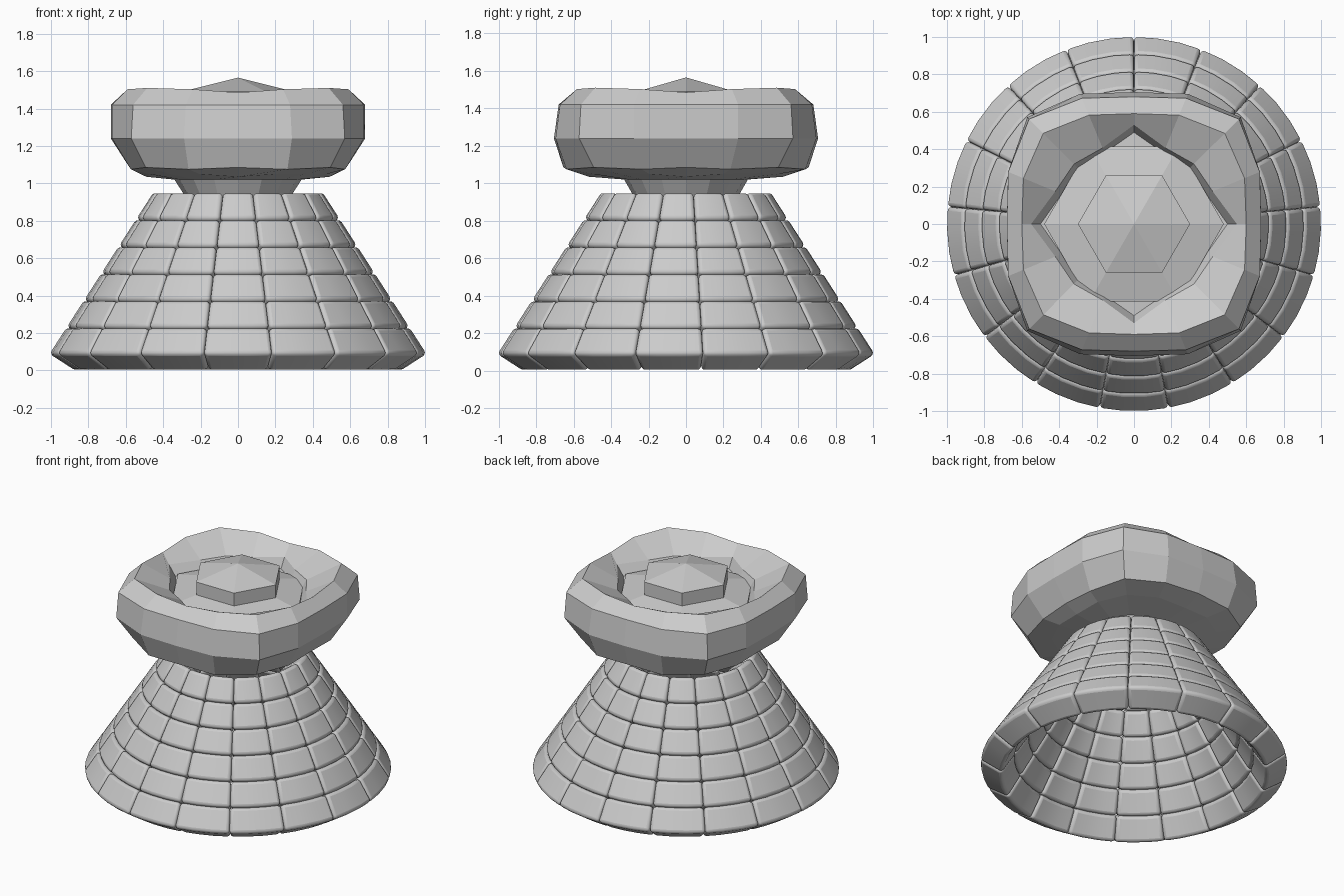
import bpy, bmesh
from math import cos, sin, pi

if "Cube" in bpy.data.objects:
    bpy.data.objects.remove(bpy.data.objects["Cube"])


def make_object(name, bm):
    bmesh.ops.recalc_face_normals(bm, faces=bm.faces[:])
    mesh = bpy.data.meshes.new(name)
    bm.to_mesh(mesh)
    bm.free()
    ob = bpy.data.objects.new(name, mesh)
    bpy.context.collection.objects.link(ob)
    return ob


def loft(name, rings, bottom_cap=True, apex=None):
    """Skin a stack of equal-length point rings, optionally ending in a peak."""
    bm = bmesh.new()
    loops = [[bm.verts.new(p) for p in ring] for ring in rings]
    n = len(loops[0])
    for lo, hi in zip(loops, loops[1:]):
        for i in range(n):
            j = (i + 1) % n
            bm.faces.new((lo[i], lo[j], hi[j], hi[i]))
    if bottom_cap:
        bm.faces.new(loops[0])
    if apex:
        tip = bm.verts.new(apex)
        for i in range(n):
            bm.faces.new((loops[-1][i], loops[-1][(i + 1) % n], tip))
    return make_object(name, bm)


# Stone base: rows of tilted blocks around a hollow cone
BLOCKS, ROWS, STEPS = 17, 6, 3
R0, Z0, R1, Z1 = 1.008, 0.088, 0.45, 0.955
SLOPE = ((R1 - R0) ** 2 + (Z1 - Z0) ** 2) ** 0.5
THICK = 0.17
IN = (-(Z1 - Z0) / SLOPE * THICK, (R1 - R0) / SLOPE * THICK)


def block_row(row):
    bm = bmesh.new()
    pts = []
    for t in (row / ROWS, (row + 1) / ROWS):
        pts.append((R0 + (R1 - R0) * t, Z0 + (Z1 - Z0) * t))
    (a, b) = pts
    profile = [a, b, (b[0] + IN[0], b[1] + IN[1]), (a[0] + IN[0], a[1] + IN[1])]
    for k in range(BLOCKS):
        start = pi / 2 + 2 * pi * k / BLOCKS
        secs = []
        for s in range(STEPS + 1):
            ang = start + 2 * pi / BLOCKS * s / STEPS
            secs.append([bm.verts.new((r * cos(ang), r * sin(ang), z)) for r, z in profile])
        for p, q in zip(secs, secs[1:]):
            for i in range(4):
                j = (i + 1) % 4
                bm.faces.new((p[i], p[j], q[j], q[i]))
        bm.faces.new(secs[0])
        bm.faces.new(secs[-1])
    ob = make_object(f"base_block_row_{row + 1}", bm)
    bev = ob.modifiers.new("rounded_edges", "BEVEL")
    bev.width = 0.022
    bev.segments = 3
    bev.limit_method = 'ANGLE'
    bev.angle_limit = 0.6
    for o in bpy.context.selected_objects:
        o.select_set(False)
    ob.select_set(True)
    bpy.context.view_layer.objects.active = ob
    bpy.ops.object.shade_smooth_by_angle(angle=0.6)


for row in range(ROWS):
    block_row(row)


# Bowl: flat-faced rounded square on a short flared neck
SIDES = 16


def ring(a, b, z, power=2.0, corner=0.0, notch=0.0, wave=0.0):
    pts = []
    for i in range(SIDES):
        t = 2 * pi * i / SIDES
        r = (abs(cos(t) / a) ** power + abs(sin(t) / b) ** power) ** (-1 / power)
        if i % 4 == 0:
            r += notch
        dz = corner * abs(sin(2 * t)) + (wave if i % 2 else 0)
        pts.append((r * cos(t), r * sin(t), z + dz))
    return pts


loft("bowl", [
    ring(0.25, 0.25, 0.88),
    ring(0.34, 0.33, 1.02),
    ring(0.49, 0.52, 1.035, 2.5, corner=0.02),
    ring(0.58, 0.655, 1.085, 3.2, wave=-0.01),
    ring(0.68, 0.705, 1.24, 3.6),
    ring(0.68, 0.68, 1.42, 3.6),
    ring(0.60, 0.59, 1.485, 3.4, corner=0.025),
    ring(0.45, 0.43, 1.41, 2.2, notch=0.10),
    ring(0.42, 0.41, 1.34, 2.0, notch=0.08),
], apex=(0, 0, 1.36))


# Stone filling: wide low mound with a six-sided raised centre
def hexagon(r, z):
    return [(r * cos(pi * i / 3), r * sin(pi * i / 3), z) for i in range(6)]


loft("bowl_mound", [hexagon(0.48, 1.33), hexagon(0.48, 1.36)], apex=(0, 0, 1.46))
loft("centre_stone", [hexagon(0.30, 1.34), hexagon(0.30, 1.49)], apex=(0, 0, 1.565))
